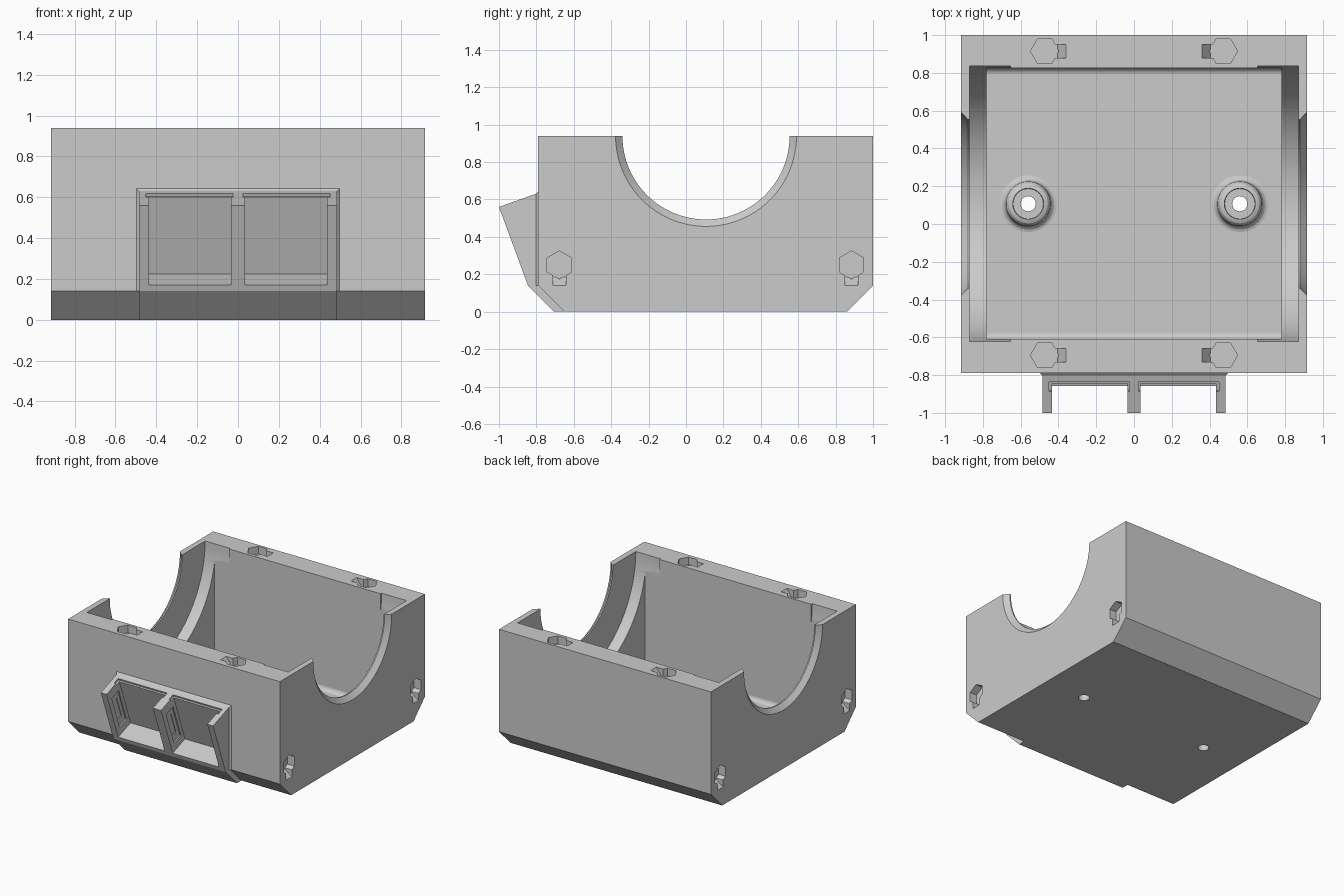
import bpy, bmesh
from math import sin, cos, pi, radians
from mathutils import Vector

cube = bpy.data.objects.get("Cube")
if cube:
    bpy.data.objects.remove(cube)

grey = bpy.data.materials.new("light grey plastic")
grey.use_nodes = True
COLOUR = (0.6, 0.6, 0.6, 1)
grey.diffuse_color = COLOUR
grey.node_tree.nodes["Principled BSDF"].inputs["Base Color"].default_value = COLOUR


def finish(name, bm):
    bmesh.ops.recalc_face_normals(bm, faces=bm.faces)
    mesh = bpy.data.meshes.new(name)
    bm.to_mesh(mesh)
    bm.free()
    mesh.materials.append(grey)
    ob = bpy.data.objects.new(name, mesh)
    bpy.context.collection.objects.link(ob)
    return ob


def loft(name, start, end):
    """Closed solid between two matching outlines."""
    bm = bmesh.new()
    a = [bm.verts.new(p) for p in start]
    b = [bm.verts.new(p) for p in end]
    bm.faces.new(a)
    bm.faces.new(b)
    for i in range(len(a)):
        j = (i + 1) % len(a)
        bm.faces.new((a[i], a[j], b[j], b[i]))
    return finish(name, bm)


def prism_x(name, outline, x0, x1):
    return loft(name, [(x0, y, z) for y, z in outline], [(x1, y, z) for y, z in outline])


def prism_z(name, outline, z0, z1):
    return loft(name, [(x, y, z0) for x, y in outline], [(x, y, z1) for x, y in outline])


def circle(cx, cy, r, n=96, turn=0.0):
    return [(cx + r * cos(turn + 2 * pi * i / n), cy + r * sin(turn + 2 * pi * i / n))
            for i in range(n)]


def combine(target, other, operation):
    mod = target.modifiers.new("combine", 'BOOLEAN')
    mod.operation = operation
    mod.solver = 'EXACT'
    mod.object = other
    bpy.context.view_layer.objects.active = target
    bpy.ops.object.modifier_apply(modifier=mod.name)
    bpy.data.objects.remove(other)


def cut(other):
    combine(body, other, 'DIFFERENCE')


def smooth(ob):
    """Smooth curves while keeping large flat faces evenly shaded."""
    bpy.ops.object.select_all(action='DESELECT')
    ob.select_set(True)
    bpy.context.view_layer.objects.active = ob
    bpy.ops.object.shade_smooth_by_angle(angle=radians(20))
    ob.modifiers.new("even_shading", 'WEIGHTED_NORMAL').keep_sharp = True


W, FRONT, BACK, TOP, CH = 0.915, -0.79, 1.0, 0.94, 0.14
MID, FLOOR = 0.107, 0.06

# Main housing with chamfered lower edges
body = prism_x("housing", [(FRONT, TOP), (FRONT, CH), (FRONT + CH, 0), (BACK - CH, 0),
                           (BACK, CH), (BACK, TOP)], -W, W)

# Angled switch bracket on the front, with a small flare where it meets the wall
combine(body, prism_x("switch_bracket", [(-0.7, 0.667), (-1, 0.56), (-0.845, CH), (-0.705, 0),
                                         (-0.6, 0), (-0.6, 0.6)], -0.485, 0.485), 'UNION')


def flare_outline(y, grow):
    x, z = 0.483 + grow, 0.627 + grow
    return [(-x, y, CH), (x, y, CH), (x, y, z), (-x, y, z)]


combine(body, loft("bracket_flare", flare_outline(FRONT + 0.01, 0.025),
                   flare_outline(FRONT - 0.015, 0)), 'UNION')

# Inner cavity with rounded floor edges
r = 0.035
cavity = [(-0.61, 1.1)]
cavity += [(-0.61 + r - r * cos(t * pi / 12), FLOOR + r - r * sin(t * pi / 12)) for t in range(7)]
cavity += [(0.825 - r + r * sin(t * pi / 12), FLOOR + r - r * cos(t * pi / 12)) for t in range(7)]
cavity += [(0.825, 1.1)]
cut(prism_x("cavity", cavity, -0.78, 0.78))

# Round seats, end openings and their outer bevels
for s in (-1, 1):
    cut(prism_x("seat", circle(MID, TOP, 0.73), s * 0.655, s * 0.87))
    cut(prism_x("opening", circle(MID, TOP, 0.447), s * 0.8, s * 1.0))
    wide, narrow = circle(MID, TOP, 0.489), circle(MID, TOP, 0.447)
    cut(loft("opening_bevel", [(s * (W + 0.005), y, z) for y, z in wide],
             [(s * 0.88, y, z) for y, z in narrow]))

# Hexagonal pockets, each with a ramped slot, on the rim and the end walls
DEPTH, HEX, HALF = 0.06, 0.075, 0.035
for s in (-1, 1):
    for y in (-0.695, 0.915):
        x = s * 0.473
        cut(prism_z("rim_pocket", circle(x, y, HEX, 6), TOP - DEPTH, TOP + 0.1))
        ramp = [(x, TOP + 0.1), (x, TOP - DEPTH), (s * 0.405, TOP - DEPTH),
                (s * 0.36, TOP), (s * 0.36, TOP + 0.1)]
        cut(loft("rim_slot", [(a, y - HALF, b) for a, b in ramp],
                 [(a, y + HALF, b) for a, b in ramp]))
    for y in (-0.677, 0.885):
        cut(prism_x("end_pocket", circle(y, 0.25, HEX, 6, pi / 2), s * (W - DEPTH), s * 1.0))
        ramp = [(1.0, 0.25), (W - DEPTH, 0.25), (W - DEPTH, 0.185), (W, 0.14), (1.0, 0.14)]
        cut(loft("end_slot", [(s * a, y - HALF, b) for a, b in ramp],
                 [(s * a, y + HALF, b) for a, b in ramp]))

# Tilted switch bays: u runs out of the bay, v runs up its back wall
base = Vector((-0.705, 0.225))
u = Vector((-0.21, -0.075)).normalized()
v = Vector((-0.155, 0.42)).normalized()


def tilted(u0, u1, v0, v1):
    return [tuple(base + u * a + v * b) for a, b in ((u0, v0), (u1, v0), (u1, v1), (u0, v1))]


for s in (-1, 1):
    cut(prism_x("bay", tilted(0, 0.5, 0, 0.6), s * 0.035, s * 0.435))
    cut(prism_x("bay_catch", tilted(0.03, 0.12, 0.06, 0.34), s * 0.025, s * 0.445))
    cut(prism_x("bay_catch_inner", tilted(0.06, 0.1, 0.12, 0.29), s * 0.02, s * 0.45))
    cut(prism_x("bay_top_groove", tilted(-0.012, 0.04, 0.4, 0.415), s * 0.025, s * 0.45))

# Screw holes through the floor
for s in (-1, 1):
    cut(prism_z("screw_hole", circle(s * 0.56, MID, 0.04, 32), -0.1, 0.3))
smooth(body)

# Flared screw bosses with rounded rims and a sunk screw seat
profile = [(0.04, -0.01), (0.15, -0.01), (0.15, 0), (0.137, 0.004), (0.126, 0.014),
           (0.12, 0.03), (0.118, 0.06), (0.114, 0.078), (0.104, 0.092), (0.09, 0.099),
           (0.082, 0.1), (0.08, 0.06), (0.04, 0.06)]
for side, s in (("right", -1), ("left", 1)):
    bm = bmesh.new()
    rings = [[bm.verts.new((x, y, FLOOR + h)) for x, y in circle(s * 0.56, MID, rad, 32)]
             for rad, h in profile]
    for k, ring in enumerate(rings):
        above = rings[(k + 1) % len(rings)]
        for i in range(32):
            j = (i + 1) % 32
            bm.faces.new((ring[i], ring[j], above[j], above[i]))
    smooth(finish("screw_boss_" + side, bm))
